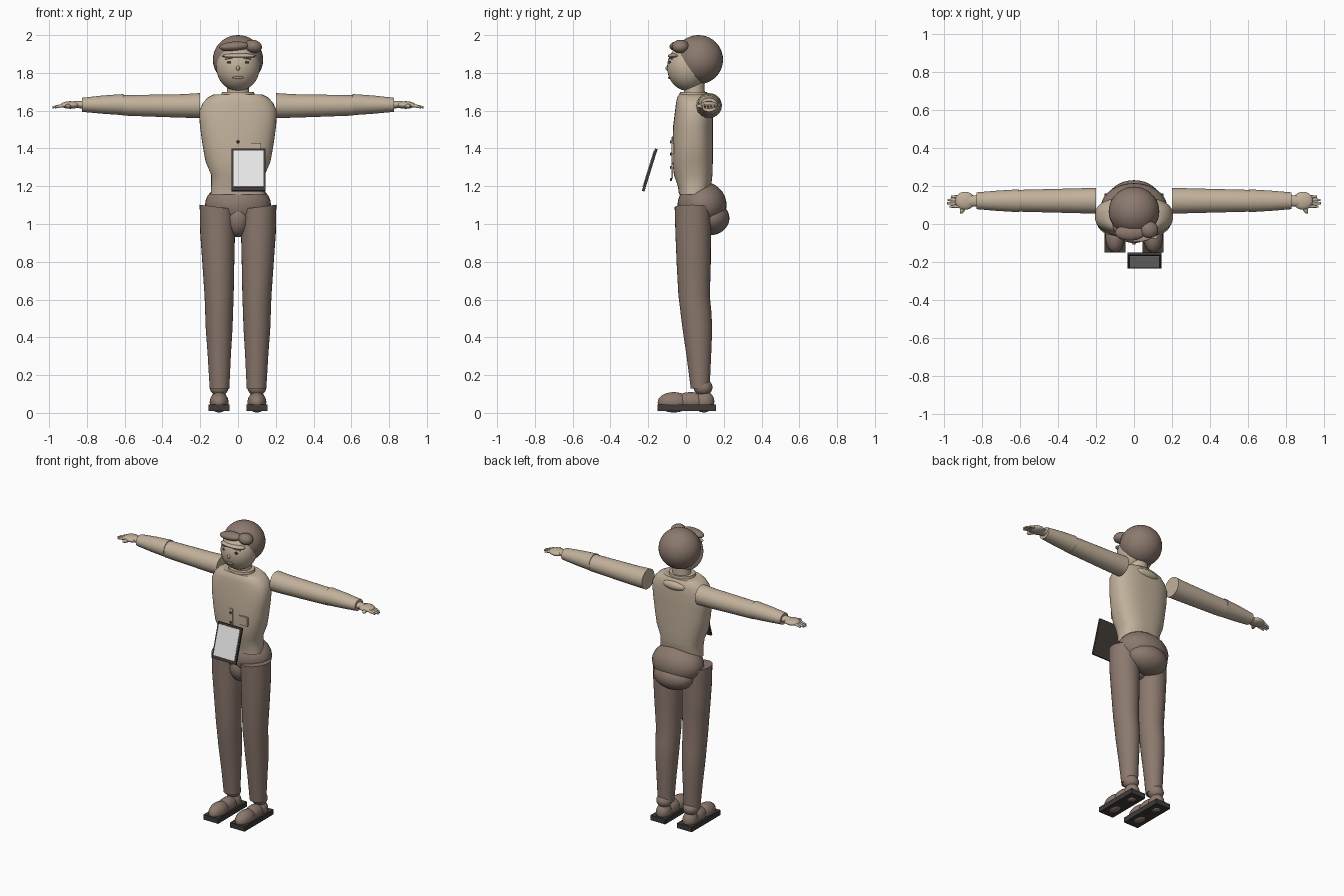
import bpy, bmesh, math
from mathutils import Matrix, Vector

if "Cube" in bpy.data.objects:
    bpy.data.objects.remove(bpy.data.objects["Cube"])


def material(name, rgb):
    m = bpy.data.materials.new(name)
    m.diffuse_color = (*rgb, 1)
    m.use_nodes = True
    m.node_tree.nodes["Principled BSDF"].inputs["Base Color"].default_value = m.diffuse_color
    return m


TAN = material("tan", (0.54, 0.44, 0.33))
BROWN = material("brown", (0.26, 0.19, 0.155))
DARK = material("dark_grey", (0.05, 0.043, 0.04))
SCREEN = material("screen_white", (0.8, 0.8, 0.8))
LIP = material("lip", (0.36, 0.25, 0.19))


def finish(name, bm, mat, smooth=True):
    bmesh.ops.recalc_face_normals(bm, faces=bm.faces)
    me = bpy.data.meshes.new(name)
    bm.to_mesh(me)
    bm.free()
    me.materials.append(mat)
    ob = bpy.data.objects.new(name, me)
    bpy.context.collection.objects.link(ob)
    if smooth:
        bpy.ops.object.select_all(action='DESELECT')
        ob.select_set(True)
        bpy.context.view_layer.objects.active = ob
        bpy.ops.object.shade_smooth_by_angle(angle=math.radians(40))
    return ob


def ball(name, c, r, mat, rot=(0, 0, 0), seg=32):
    bm = bmesh.new()
    bmesh.ops.create_uvsphere(bm, u_segments=seg, v_segments=seg // 2, radius=1)
    m = Matrix.Translation(c)
    for a, ax in zip(rot, 'XYZ'):
        m = m @ Matrix.Rotation(math.radians(a), 4, ax)
    bm.transform(m @ Matrix.Diagonal((*r, 1)))
    return finish(name, bm, mat)


def box(name, c, size, mat, tilt=0):
    bm = bmesh.new()
    bmesh.ops.create_cube(bm, size=1)
    bm.transform(Matrix.Translation(c) @ Matrix.Rotation(tilt, 4, 'X') @ Matrix.Diagonal((*size, 1)))
    return finish(name, bm, mat, False)


def loft(name, rings, mat, axis='z', power=2.0, side=1, top_slope=0, n=32):
    """rings: (position, centre_a, centre_b, radius_a, radius_b)"""
    bm = bmesh.new()
    loops = []
    for i, (t, ca, cb, ra, rb) in enumerate(rings):
        loop = []
        for k in range(n):
            a = 2 * math.pi * k / n
            u, v = (math.copysign(abs(f) ** (2 / power), f) for f in (math.cos(a), math.sin(a)))
            p, q = ca + ra * u, cb + rb * v
            if axis == 'z':
                co = (side * p, q, t + (top_slope * u if i == 0 else 0))
            else:
                co = (side * t, p, q)
            loop.append(bm.verts.new(co))
        loops.append(loop)
    for A, B in zip(loops, loops[1:]):
        for k in range(n):
            j = (k + 1) % n
            bm.faces.new((A[k], A[j], B[j], B[k]))
    bm.faces.new(loops[0])
    bm.faces.new(loops[-1])
    return finish(name, bm, mat)


# Torso, collar and neck
loft("shirt", [(1.155, 0, .038, .145, .075), (1.20, 0, .045, .142, .088),
               (1.26, 0, .038, .142, .102), (1.33, 0, .035, .172, .107),
               (1.42, 0, .035, .188, .107), (1.52, 0, .037, .202, .105),
               (1.60, 0, .042, .205, .1), (1.64, 0, .043, .187, .096),
               (1.67, 0, .043, .16, .09), (1.685, 0, .043, .13, .08)],
     TAN, power=2.5, n=48)
loft("collar", [(1.66, 0, .04, .092, .078), (1.70, 0, .04, .085, .072)], TAN)
loft("neck", [(1.68, 0, .045, .06, .055), (1.78, 0, .045, .056, .052)], TAN)
ball("back_collar", (0, .125, 1.64), (.085, .03, .03), TAN)

# Hips and seat
ball("hips", (0, .085, 1.1), (.175, .13, .125), BROWN)
ball("seat", (0, .125, 1.03), (.14, .105, .09), BROWN)
ball("crotch", (0, .04, 1.03), (.07, .085, .1), BROWN)

for s, side in ((1, "left"), (-1, "right")):
    # Trouser leg
    loft(side + "_leg", [(1.09, .11, .036, .093, .096), (0.95, .108, .038, .092, .094),
                         (0.78, .104, .041, .084, .09), (0.62, .1, .043, .077, .083),
                         (0.54, .1, .052, .074, .082), (0.45, .1, .06, .071, .079),
                         (0.30, .099, .068, .061, .065), (0.13, .098, .075, .052, .05)],
         BROWN, side=s, top_slope=.012)
    # Shoe
    x = .1 * s
    box(side + "_sole", (x, .005, .027), (.11, .31, .034), DARK)
    ball(side + "_shoe_toe", (x, -.065, .056), (.05, .085, .054), BROWN)
    ball(side + "_shoe_middle", (x, .025, .06), (.046, .09, .05), BROWN)
    ball(side + "_shoe_heel", (x, .095, .06), (.046, .055, .058), BROWN)
    ball(side + "_ankle", (x, .09, .135), (.05, .05, .045), BROWN)
    # Sleeve
    loft(side + "_upper_sleeve", [(.2, .122, 1.627, .068, .066), (.3, .122, 1.625, .065, .062),
                                  (.612, .122, 1.628, .057, .054)], TAN, 'x', side=s)
    loft(side + "_lower_sleeve", [(.605, .122, 1.632, .06, .056), (.72, .122, 1.632, .053, .048),
                                  (.826, .122, 1.631, .044, .037)], TAN, 'x', side=s)
    # Hand
    loft(side + "_wrist", [(.82, .122, 1.632, .03, .02), (.87, .12, 1.632, .028, .018)], TAN, 'x', side=s)
    ball(side + "_palm", (.887 * s, .122, 1.63), (.052, .047, .02), TAN)
    for i, (y, tip) in enumerate(((.092, .968), (.109, .981), (.126, .978), (.143, .962))):
        loft(f"{side}_finger_{i + 1}", [(.9, y, 1.632, .009, .01), (.94, y, 1.625, .008, .009),
                                        (tip, y, 1.618, .006, .006)], TAN, 'x', side=s, n=10)
    ball(side + "_thumb", (.897 * s, .083, 1.624), (.013, .032, .012), TAN, (0, 0, 25 * s), 16)

# Head and hair
FACE_C, FACE_R = Vector((0, .01, 1.83)), Vector((.115, .11, .125))
ball("face", FACE_C, FACE_R, TAN, seg=40)
ball("hair", (0, .066, 1.87), (.133, .13, .13), BROWN, seg=40)
ball("wide_fringe", (-.02, -.045, 1.94), (.08, .042, .026), BROWN, (0, -4, 0))
ball("side_fringe", (.08, -.03, 1.94), (.047, .045, .035), BROWN, (0, 10, 0))
ball("brow_band", (.005, -.062, 1.89), (.09, .034, .014), TAN)


def on_face(x, z):
    d = 1 - (x / FACE_R.x) ** 2 - ((z - FACE_C.z) / FACE_R.z) ** 2
    return (x, FACE_C.y - FACE_R.y * math.sqrt(d), z)


# Face details
for s, side in ((1, "left"), (-1, "right")):
    ball(side + "_eye", on_face(.048 * s, 1.856), (.011, .004, .008), DARK, (0, 0, 22 * s), 16)
    ball(side + "_eyebrow", on_face(.05 * s, 1.876), (.024, .004, .003), BROWN, (0, 8 * s, 25 * s), 16)
ball("nose", on_face(0, 1.825), (.01, .009, .012), TAN, seg=16)
ball("mouth", on_face(0, 1.775), (.03, .006, .007), LIP, seg=16)

# Shirt front: placket, buttons and pocket flap
box("placket", (0, -.073, 1.35), (.022, .008, .22), TAN)
for i, z in enumerate((1.435, 1.37, 1.30, 1.235)):
    ball(f"button_{i + 1}", (0, -.08, z), (.008, .006, .008), DARK, seg=12)
box("pocket_flap", (.09, -.07, 1.40), (.065, .012, .06), TAN)

# Tablet: dark case with an inset screen
TILT = math.atan2(-.07, .225)
centre = Vector((.055, -.192, 1.286))
turn = Matrix.Rotation(TILT, 3, 'X')
box("tablet_case", centre, (.18, .014, .234), DARK, TILT)
box("tablet_screen", centre + turn @ Vector((0, -.008, .004)), (.158, .005, .2), SCREEN, TILT)
